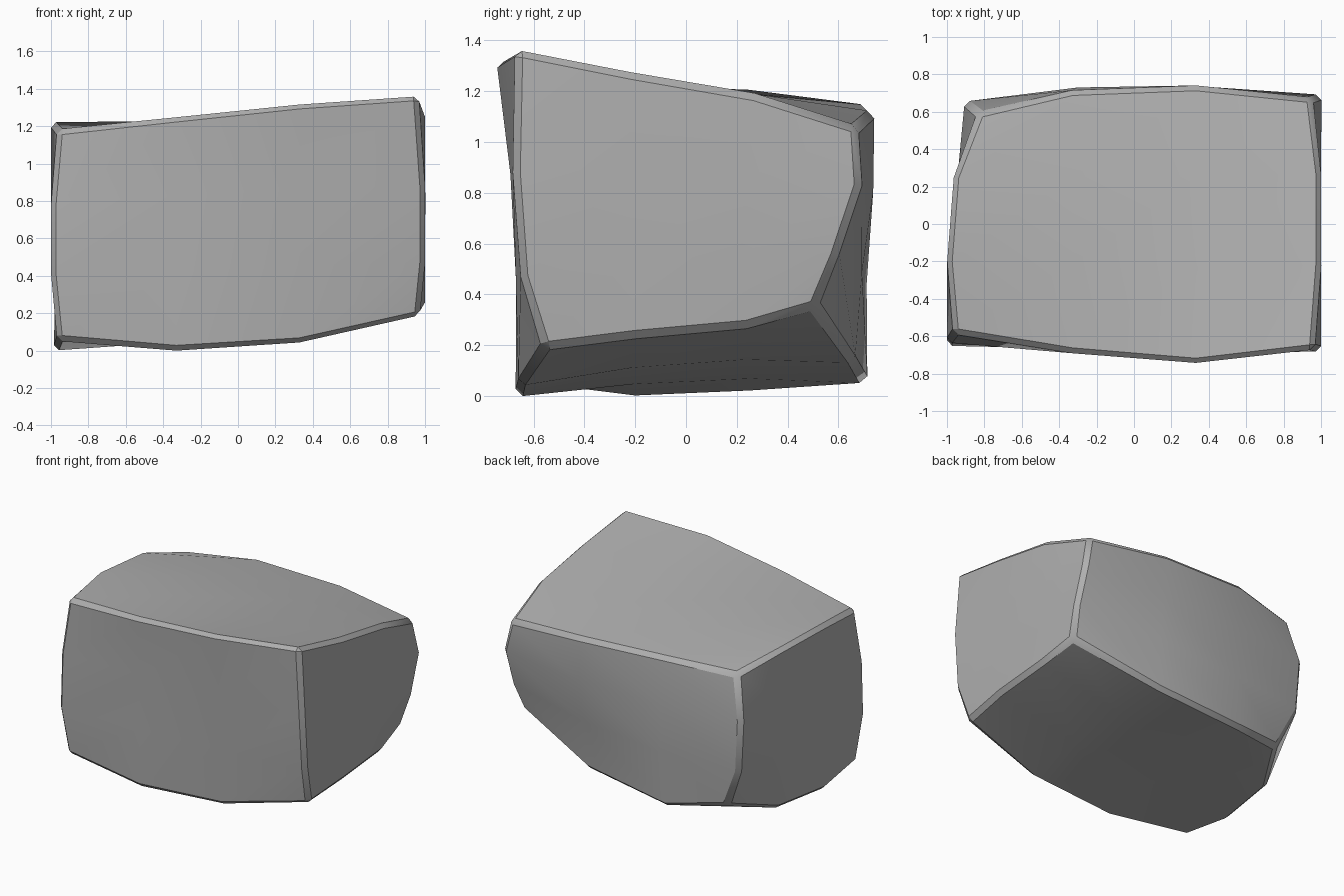
import bpy, bmesh
from mathutils import Vector

if "Cube" in bpy.data.objects:
    bpy.data.objects.remove(bpy.data.objects["Cube"])

# Edge curves of the boulder, four points each, keyed by lattice position
P = {}

def edge(keys, pts):
    for k, p in zip(keys, pts):
        P[k] = Vector(p)

# Edges along x, corner to corner: front/back, bottom/top
for j, k, pts in (
    (0, 0, [(-.965, -.60, .055), (-.33, -.67, 0), (.33, -.66, .04), (.97, -.56, .185)]),
    (0, 3, [(-.965, -.585, 1.18), (-.33, -.69, 1.25), (.33, -.745, 1.32), (.965, -.67, 1.365)]),
    (3, 0, [(-.74, .585, .12), (-.33, .71, .05), (.33, .665, .13), (.96, .51, .35)]),
    (3, 3, [(-.83, .595, 1.11), (-.33, .715, 1.145), (.33, .74, 1.12), (.95, .675, 1.06)])):
    edge([(i, j, k) for i in range(4)], pts)

# Edges along y, inner points: left/right, bottom/top
for i, k, pts in (
    (0, 0, [(-.985, -.2, 0), (-.93, .26, .02)]),
    (0, 3, [(-1, -.2, 1.22), (-.965, .25, 1.205)]),
    (3, 0, [(1, -.2, .23), (1, .24, .27)]),
    (3, 3, [(1, -.22, 1.275), (1, .27, 1.19)])):
    edge([(i, 1, k), (i, 2, k)], pts)

# Upright edges, inner points: left/right, front/back
for i, j, pts in (
    (0, 0, [(-1, -.65, .40), (-1, -.635, .79)]),
    (3, 0, [(1, -.65, .47), (1, -.68, .88)]),
    (0, 3, [(-.88, .645, .42), (-.905, .655, .80)]),
    (3, 3, [(1, .60, .56), (1, .69, .83)])):
    edge([(i, j, 1), (i, j, 2)], pts)

# Faces: blend the surrounding edges, then skin each side with quads
bm = bmesh.new()
quads = []
for axis in range(3):
    for side in (0, 3):
        def key(u, v):
            k = [u, v]
            k.insert(axis, side)
            return tuple(k)
        bulge = Vector((0, .04 if (axis, side) == (1, 3) else 0, 0))
        for u in (1, 2):
            for v in (1, 2):
                a = P[key(0, v)].lerp(P[key(3, v)], u / 3)
                b = P[key(u, 0)].lerp(P[key(u, 3)], v / 3)
                P[key(u, v)] = (a + b) / 2 + bulge
        quads += [[key(u, v), key(u + 1, v), key(u + 1, v + 1), key(u, v + 1)]
                  for u in range(3) for v in range(3)]
verts = {k: bm.verts.new(p) for k, p in P.items()}
for q in quads:
    bm.faces.new([verts[k] for k in q])
bmesh.ops.recalc_face_normals(bm, faces=bm.faces)

# Chamfer the twelve main edges
where = {v: k for k, v in verts.items()}
rim = [e for e in bm.edges
       if sum(a == b and a in (0, 3) for a, b in zip(*(where[v] for v in e.verts))) == 2]
bmesh.ops.bevel(bm, geom=rim, offset=.028, segments=1, affect='EDGES', profile=.5)

# Stand on the ground
low = min(v.co.z for v in bm.verts)
bmesh.ops.translate(bm, verts=bm.verts, vec=(0, 0, -low))

mesh = bpy.data.meshes.new("boulder")
bm.to_mesh(mesh)
bm.free()
rock = bpy.data.objects.new("boulder", mesh)
bpy.context.collection.objects.link(rock)

# Dark grey stone
stone = bpy.data.materials.new("stone")
stone.diffuse_color = (.43, .43, .43, 1)
stone.use_nodes = True
stone.node_tree.nodes["Principled BSDF"].inputs["Base Color"].default_value = stone.diffuse_color
mesh.materials.append(stone)

bpy.context.view_layer.objects.active = rock
rock.select_set(True)
bpy.ops.object.shade_smooth_by_angle(angle=0.45)
